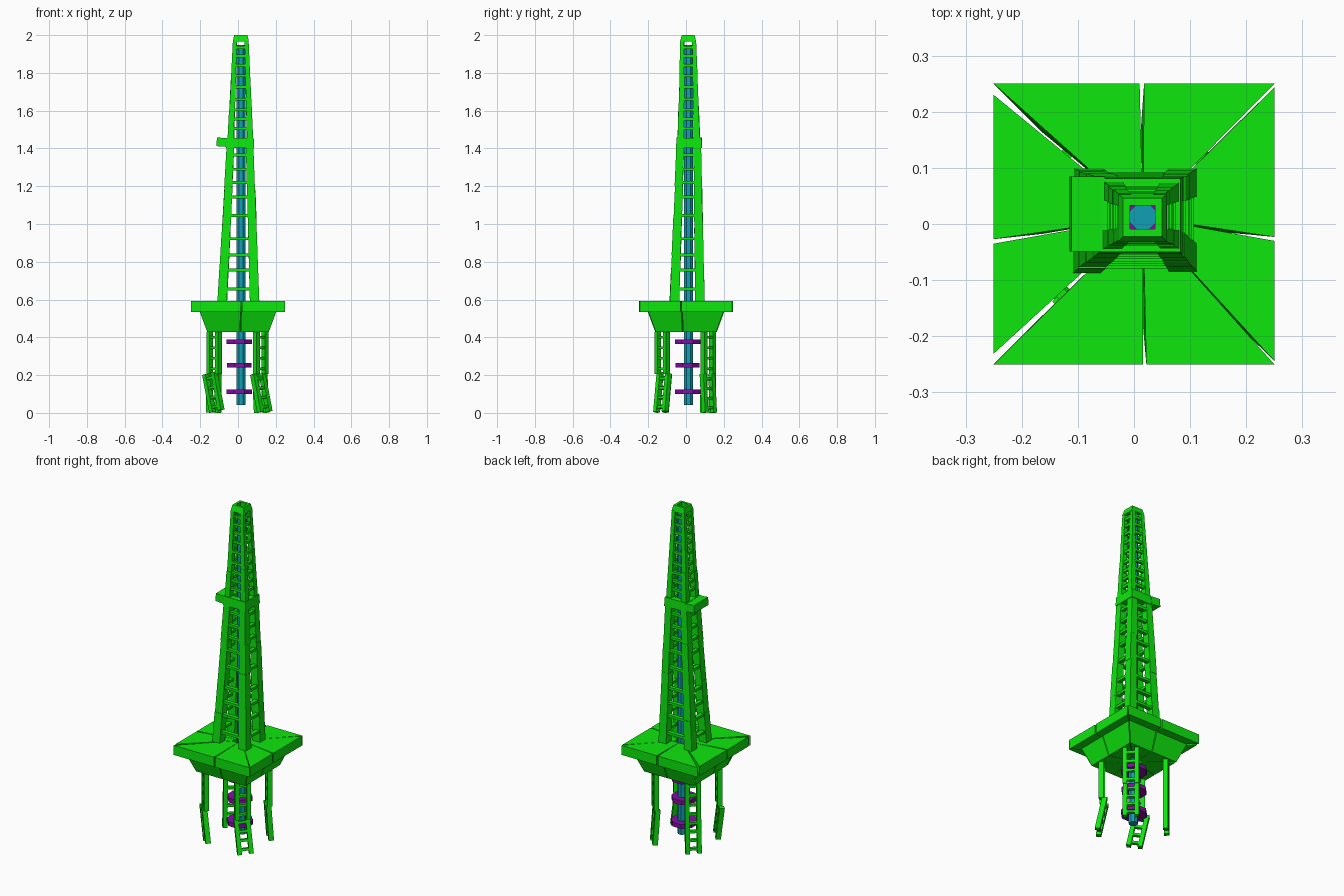
import bpy, bmesh, math, random
from mathutils import Matrix, Vector

if "Cube" in bpy.data.objects:
    bpy.data.objects.remove(bpy.data.objects["Cube"])

random.seed(4)


def mat(name, rgb):
    m = bpy.data.materials.new(name)
    m.diffuse_color = (*rgb, 1)
    m.use_nodes = True
    m.node_tree.nodes["Principled BSDF"].inputs["Base Color"].default_value = m.diffuse_color
    return m


GREEN = mat("green", (0.004, 0.8, 0.004))
TEAL = mat("teal", (0.005, 0.35, 0.46))
PURPLE = mat("purple", (0.24, 0.004, 0.38))


def finish(name, bm, material):
    bmesh.ops.recalc_face_normals(bm, faces=bm.faces[:])
    me = bpy.data.meshes.new(name)
    bm.to_mesh(me)
    bm.free()
    me.materials.append(material)
    ob = bpy.data.objects.new(name, me)
    bpy.context.collection.objects.link(ob)
    return ob


def loft(bm, a, b):
    """Closed solid between two outlines with equal point counts."""
    va = [bm.verts.new(p) for p in a]
    vb = [bm.verts.new(p) for p in b]
    n = len(va)
    bm.faces.new(va)
    bm.faces.new(vb[::-1])
    for i in range(n):
        j = (i + 1) % n
        bm.faces.new((va[i], va[j], vb[j], vb[i]))
    return va + vb


def rect(x0, x1, y0, y1, z):
    return [(x0, y0, z), (x1, y0, z), (x1, y1, z), (x0, y1, z)]


def box(bm, x0, x1, y0, y1, z0, z1, m=Matrix()):
    return loft(bm, [m @ Vector(p) for p in rect(x0, x1, y0, y1, z0)],
                [m @ Vector(p) for p in rect(x0, x1, y0, y1, z1)])


def ring(bm, low, high, z0, z1, wall_low, wall_high):
    """Rectangular frame of four mitred sides; low/high = x0, x1, y0, y1."""
    def inset(r, w):
        return r[0] + w, r[1] - w, r[2] + w, r[3] - w
    loops = [rect(*low, z0), rect(*high, z1),
             rect(*inset(high, wall_high), z1), rect(*inset(low, wall_low), z0)]
    v = [[bm.verts.new(p) for p in loop] for loop in loops]
    for k in range(4):
        for i in range(4):
            j = (i + 1) % 4
            bm.faces.new((v[k][i], v[k][j], v[(k + 1) % 4][j], v[(k + 1) % 4][i]))


# Tower envelope: z, x0, x1, y0, y1, leg width
ENV = [(0.59, -0.108, 0.113, -0.086, 0.098, 0.05),
       (1.405, -0.06, 0.083, -0.05, 0.081, 0.04),
       (1.455, -0.054, 0.08, -0.044, 0.074, 0.033),
       (1.97, -0.028, 0.057, -0.03, 0.053, 0.021)]


def env(z):
    for a, b in zip(ENV, ENV[1:]):
        if z <= b[0]:
            t = (z - a[0]) / (b[0] - a[0])
            return [p + (q - p) * t for p, q in zip(a, b)][1:]
    return ENV[-1][1:]


def leg_section(z, right, back, off):
    x0, x1, y0, y1, w = env(z)
    xs = (x1 - w, x1) if right else (x0, x0 + w)
    ys = (y1 - w, y1) if back else (y0, y0 + w)
    return rect(xs[0] + off[0], xs[1] + off[0], ys[0] + off[1], ys[1] + off[1], z)


# Tower legs, broken into slightly shifted pieces
bm = bmesh.new()
for right in (0, 1):
    for back in (0, 1):
        for base, top, n in ((0.59, 1.405, 4), (1.455, 1.972, 3)):
            cuts = [base + (top - base) * i / n + (random.uniform(-.05, .05) if 0 < i < n else 0)
                    for i in range(n + 1)]
            for a, b in zip(cuts, cuts[1:]):
                off = [random.uniform(-.0015, .0015) for _ in "xy"]
                loft(bm, leg_section(a, right, back, off), leg_section(b, right, back, off))
finish("tower_legs", bm, GREEN)

# Cross rungs on all four tower faces
bm = bmesh.new()
for z in (.655, .757, .835, .922, 1.045, 1.143, 1.22, 1.29, 1.365,
          1.505, 1.555, 1.605, 1.66, 1.725, 1.785, 1.84, 1.89, 1.935):
    x0, x1, y0, y1, w = env(z)
    g, d, h = .004, w * .5, .0075
    for y in (y0 + g, y1 - g - d):
        box(bm, x0 + w * .7, x1 - w * .7, y, y + d, z - h, z + h)
    for x in (x0 + g, x1 - g - d):
        box(bm, x, x + d, y0 + w * .7, y1 - w * .7, z - h, z + h)
finish("tower_rungs", bm, GREEN)

# Tower cap and mid collar
bm = bmesh.new()
ring(bm, (-.028, .058, -.032, .054), (-.02, .05, -.022, .046), 1.965, 2.0, .02, .013)
finish("tower_cap", bm, GREEN)
bm = bmesh.new()
ring(bm, (-.063, .086, -.053, .084), (-.06, .083, -.05, .081), 1.403, 1.456, .037, .034)
finish("tower_collar", bm, GREEN)

# Small lookout balcony on the left
bm = bmesh.new()
m = Matrix.Translation((-.083, .018, 1.433)) @ Matrix.Rotation(math.radians(4), 4, 'Y')
box(bm, -.03, .03, -.067, .067, -.023, .023, m)
finish("lookout_balcony", bm, GREEN)

# Cracked deck: eight wedges swept between radial sections
EDGE = [((.25, .25), (.018, .25)), ((.25, -.023), (.25, .243)),
        ((.25, -.244), (.25, -.03)), ((.022, -.25), (.25, -.25)),
        ((-.25, -.25), (.016, -.25)), ((-.25, -.035), (-.25, -.231)),
        ((-.25, .23), (-.25, -.027)), ((.01, .25), (-.25, .25))]


def deck_section(p):
    cx, cy = .016, .012
    inner = (cx + (p[0] - cx) * .14, cy + (p[1] - cy) * .14)
    pts = [(*inner, .427)]
    for s, z in ((.65, .427), (.81, .535), (1, .535), (1, .592)):
        pts.append((p[0] * s, p[1] * s, z))
    return pts + [(*inner, .592)]


bm = bmesh.new()
for a, b in EDGE:
    loft(bm, deck_section(a), deck_section(b))
finish("deck_wedges", bm, GREEN)


# Ladder-shaped supports under the deck corners, snapped halfway
def ladder(bm, m, z0, z1, rungs):
    verts = []
    for s in (-.032, .032):
        verts += box(bm, -.014, .014, s - .012, s + .012, z0, z1, m)
    for i in range(rungs):
        z = z0 + (z1 - z0) * (i + .5) / rungs
        verts += box(bm, -.01, .01, -.024, .024, z - .007, z + .007, m)
    return verts


# x, y, facing, tilt outward, tilt sideways, sideways shift
LADDERS = [("front_right", .12, -.127, -45, -11, 4, .004),
           ("back_right", .12, .118, 45, -4, 0, 0),
           ("back_left", -.127, .118, 135, 0, 1, .002),
           ("front_left", -.127, -.127, 225, 4, 11, -.006)]
for name, x, y, ang, pitch, roll, shift in LADDERS:
    bm = bmesh.new()
    base = Matrix.Translation((x, y, 0)) @ Matrix.Rotation(math.radians(ang), 4, 'Z')
    ladder(bm, base, .205, .428, 4)
    snap = (base @ Matrix.Translation((0, shift, .108))
            @ Matrix.Rotation(math.radians(roll), 4, 'X')
            @ Matrix.Rotation(math.radians(pitch), 4, 'Y'))
    low = ladder(bm, snap, -.105, .1, 4)
    # Rest the foot of the snapped half on the ground
    drop = min(v.co.z for v in low)
    for v in low:
        v.co.z -= drop
    finish(name + "_support", bm, GREEN)


def cylinder(name, sides, r, z0, z1, material, x=.016, y=.013):
    bm = bmesh.new()
    bmesh.ops.create_cone(
        bm, cap_ends=True, segments=sides, radius1=r, radius2=r, depth=z1 - z0,
        matrix=Matrix.Translation((x, y, (z0 + z1) / 2))
        @ Matrix.Rotation(math.pi / sides, 4, 'Z'))
    finish(name, bm, material)


# Drill pipe and its flanges
cylinder("drill_pipe", 8, .026, .042, 1.947, TEAL)
for i, (z, r) in enumerate(((.377, .073), (.252, .07), (.112, .073))):
    cylinder(f"pipe_flange_{i + 1}", 8, r, z - .0125, z + .0125, PURPLE, .007, .008)
